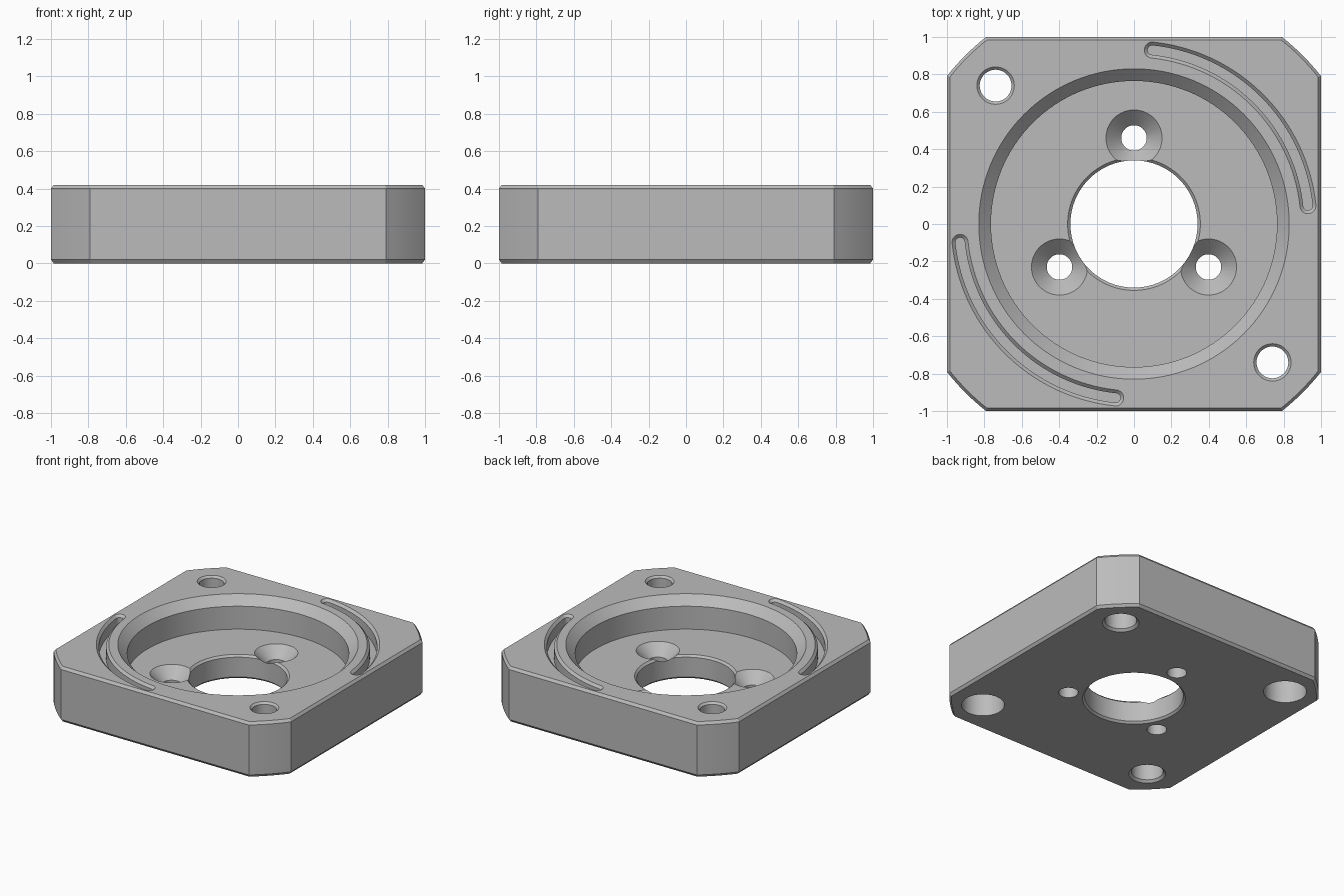
import bpy, bmesh
from math import sin, cos, pi, radians, sqrt, atan2

if "Cube" in bpy.data.objects:
    bpy.data.objects.remove(bpy.data.objects["Cube"])

HEIGHT = 0.42
FLOOR = 0.18

metal = bpy.data.materials.new("plain grey metal")
metal.use_nodes = True
grey = (0.5, 0.5, 0.5, 1)
metal.diffuse_color = grey
metal.node_tree.nodes["Principled BSDF"].inputs["Base Color"].default_value = grey


def loft(name, layers, x=0, y=0):
    """Solid through matching outlines, each given as (z, points)."""
    bm = bmesh.new()
    rings = [[bm.verts.new((px + x, py + y, z)) for px, py in pts] for z, pts in layers]
    n = len(rings[0])
    for low, high in zip(rings, rings[1:]):
        for i in range(n):
            j = (i + 1) % n
            bm.faces.new((low[i], low[j], high[j], high[i]))
    bm.faces.new(rings[0][::-1])
    bm.faces.new(rings[-1])
    bmesh.ops.recalc_face_normals(bm, faces=bm.faces)
    mesh = bpy.data.meshes.new(name)
    bm.to_mesh(mesh)
    bm.free()
    mesh.materials.append(metal)
    obj = bpy.data.objects.new(name, mesh)
    bpy.context.collection.objects.link(obj)
    return obj


def arc(radius, start, end, steps, cx=0, cy=0):
    angles = [start + (end - start) * i / steps for i in range(steps + 1)]
    return [(cx + radius * cos(a), cy + radius * sin(a)) for a in angles]


def round_cutter(name, profile, x=0, y=0, sides=64):
    """Turned cutter from (z, radius) steps."""
    return loft(name, [(z, arc(r, 0, 2 * pi, sides)[:-1]) for z, r in profile], x, y)


def plate_outline(inset):
    """Square whose corners are trimmed by a large circle."""
    half, radius = 1 - inset, 1.275 - inset
    a = atan2(sqrt(radius ** 2 - half ** 2), half)
    points = []
    for q in range(4):
        points += arc(radius, a + q * pi / 2, pi / 2 - a + q * pi / 2, 6)
    return points


def slot_outline(w, turn):
    """Curved slot with round ends, half width w."""
    r, a, b = 0.935, radians(6) + turn, radians(84) + turn
    points = arc(r + w, a, b, 48)
    points += arc(w, b, b + pi, 12, r * cos(b), r * sin(b))[1:-1]
    points += arc(r - w, b, a, 48)
    points += arc(w, a + pi, a + 2 * pi, 12, r * cos(a), r * sin(a))[1:-1]
    return points


# Plate with chamfered rims
plate = loft("mounting_plate", [
    (0, plate_outline(0.015)), (0.02, plate_outline(0)),
    (HEIGHT - 0.02, plate_outline(0)), (HEIGHT, plate_outline(0.015))])

# Round recess and bore
cutters = [round_cutter("recess_and_bore", [
    (-0.01, 0.365), (0.015, 0.34), (FLOOR - 0.015, 0.34), (FLOOR, 0.355),
    (FLOOR, 0.765), (HEIGHT - 0.065, 0.765), (HEIGHT + 0.01, 0.84)], sides=128)]

# Three countersunk screw holes
for k in range(3):
    a = pi / 2 + k * 2 * pi / 3
    cutters.append(round_cutter("screw_hole", [
        (-0.01, 0.068), (FLOOR - 0.082, 0.068), (FLOOR + 0.02, 0.17)],
        0.46 * cos(a), 0.46 * sin(a)))

for s in (1, -1):
    # Through holes, widened from below
    cutters.append(round_cutter("through_hole", [
        (-0.01, 0.148), (0.2, 0.148), (0.2, 0.085),
        (HEIGHT - 0.015, 0.085), (HEIGHT + 0.01, 0.11)], 0.74 * s, -0.74 * s))
    # Blind holes in the underside
    cutters.append(round_cutter("blind_hole", [
        (-0.01, 0.137), (0.017, 0.11), (0.25, 0.11)], 0.74 * s, 0.74 * s))
    # Curved slots in the top
    turn = 0 if s > 0 else pi
    cutters.append(loft("curved_slot", [
        (HEIGHT - 0.1, slot_outline(0.025, turn)), (HEIGHT - 0.018, slot_outline(0.025, turn)),
        (HEIGHT + 0.01, slot_outline(0.053, turn))]))

# Cut everything, then drop the cutters
bpy.context.view_layer.objects.active = plate
plate.select_set(True)
for cutter in cutters:
    cutter.hide_render = True
    mod = plate.modifiers.new("cut", "BOOLEAN")
    mod.operation = "DIFFERENCE"
    mod.solver = "EXACT"
    mod.object = cutter
    bpy.ops.object.modifier_apply(modifier=mod.name)
    bpy.data.objects.remove(cutter)

bpy.ops.object.shade_smooth_by_angle(angle=radians(30))
